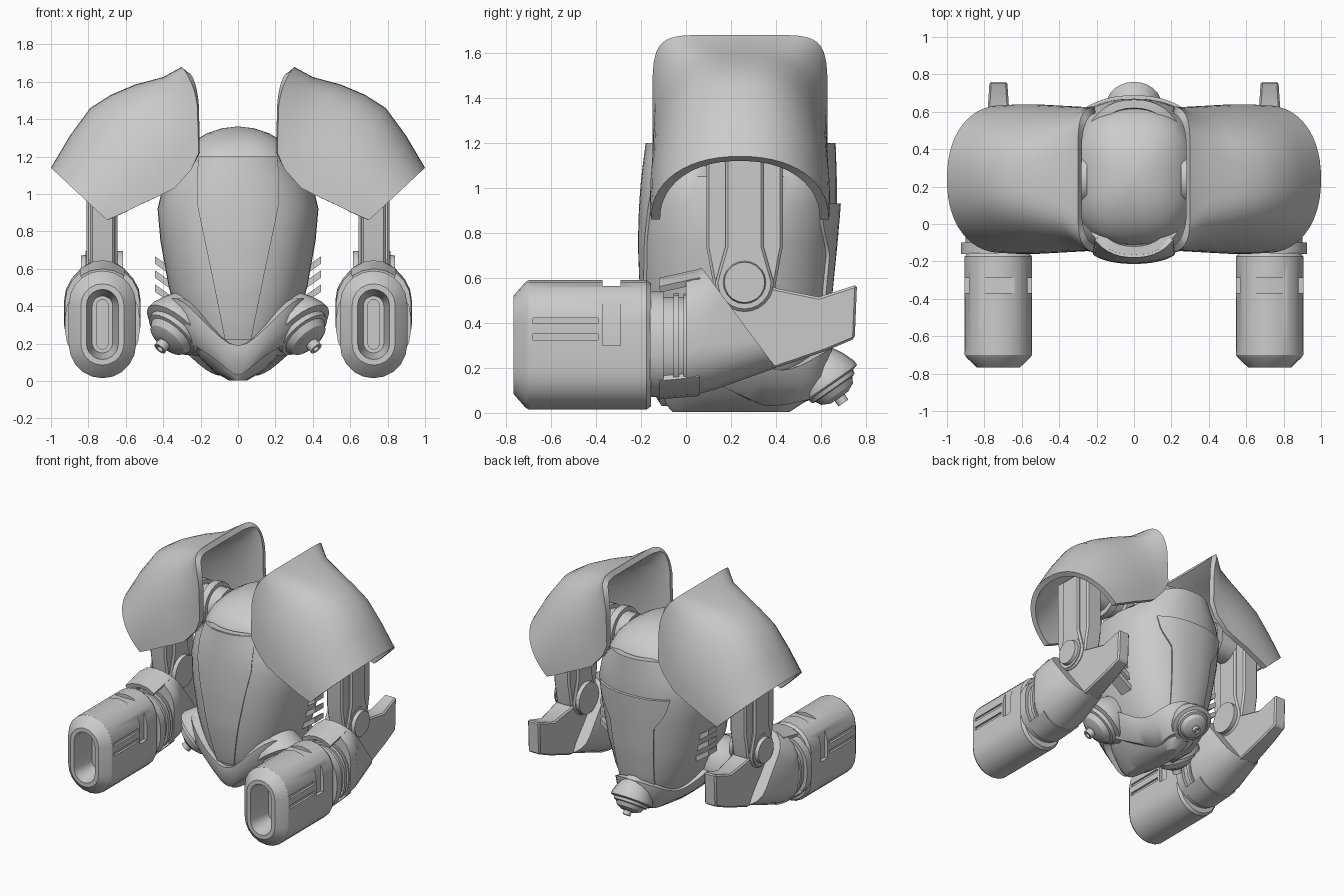
import bpy, bmesh, math
from mathutils import Vector

if "Cube" in bpy.data.objects:
    bpy.data.objects.remove(bpy.data.objects["Cube"])

grey = bpy.data.materials.new("armour_grey")
grey.diffuse_color = (0.6, 0.6, 0.6, 1)
grey.use_nodes = True
grey.node_tree.nodes["Principled BSDF"].inputs["Base Color"].default_value = grey.diffuse_color
CX = 0.725  # arm centre line


def finish(name, bm, mirror=False, thick=0, bevel=0, cutters=(), angle=32):
    bmesh.ops.recalc_face_normals(bm, faces=bm.faces)
    me = bpy.data.meshes.new(name)
    bm.to_mesh(me)
    bm.free()
    me.materials.append(grey)
    ob = bpy.data.objects.new(name, me)
    bpy.context.collection.objects.link(ob)
    for c in cutters:
        m = ob.modifiers.new("cut", 'BOOLEAN')
        m.operation, m.object, m.solver = 'DIFFERENCE', c, 'EXACT'
    if thick:
        m = ob.modifiers.new("shell", 'SOLIDIFY')
        m.thickness, m.offset = thick, -1
    if bevel:
        m = ob.modifiers.new("bevel", 'BEVEL')
        m.width, m.segments = bevel, 1
    if mirror:
        m = ob.modifiers.new("mirror", 'MIRROR')
        m.use_mirror_merge = False
    bpy.ops.object.select_all(action='DESELECT')
    ob.select_set(True)
    bpy.context.view_layer.objects.active = ob
    for m in list(ob.modifiers):
        bpy.ops.object.modifier_apply(modifier=m.name)
    bpy.ops.object.shade_smooth_by_angle(angle=math.radians(angle))
    return ob


def loft(rings, closed=True, caps=True):
    bm = bmesh.new()
    vs = [[bm.verts.new(p) for p in r] for r in rings]
    n = len(rings[0])
    for a, b in zip(vs, vs[1:]):
        for i in range(n if closed else n - 1):
            j = (i + 1) % n
            bm.faces.new((a[i], a[j], b[j], b[i]))
    if caps:
        bm.faces.new(vs[0])
        bm.faces.new(vs[-1])
    return bm


def prism(pts, x0, x1):
    """Extrude a (y, z) outline along x."""
    return loft([[(x, y, z) for y, z in pts] for x in (x0, x1)])


def box(x0, x1, y0, y1, z0, z1):
    return prism([(y0, z0), (y1, z0), (y1, z1), (y0, z1)], x0, x1)


def stadium(hw, bottom, top, k=10):
    """Long rounded ring around the arm line between two (y, z) points."""
    b, t = Vector(bottom), Vector(top)
    mid, d = (b + t) / 2, (t - b).normalized()
    straight = max((t - b).length / 2 - hw, 0.001)
    ring = []
    for side in (1, -1):
        for i in range(k + 1):
            a = math.pi * i / k
            p = mid + d * side * (straight + hw * math.sin(a))
            ring.append((CX + side * hw * math.cos(a), p.x, p.y))
    return ring


def lathe(profile, centre, axis, n=24):
    q = Vector(axis).to_track_quat('Z', 'Y')
    rings = [[Vector(centre) + q @ Vector((r * math.cos(2 * math.pi * i / n),
              r * math.sin(2 * math.pi * i / n), t)) for i in range(n)] for t, r in profile]
    return loft(rings)


def interp(table, z):
    for a, b in zip(table, table[1:]):
        if z <= b[0]:
            f = max(0, (z - a[0]) / (b[0] - a[0]))
            return [u + (v - u) * f for u, v in zip(a, b)]
    return table[-1]


# torso: height, half width, front y, back y
TORSO = [(.004, .05, -.06, .46), (.05, .13, -.1, .53), (.15, .23, -.12, .56), (.3, .31, -.16, .6),
         (.5, .37, -.19, .63), (.75, .415, -.2, .655), (.92, .43, -.195, .67),
         (1.05, .40, -.185, .67), (1.2, .30, -.165, .665)]


def spow(v, e):
    return math.copysign(abs(v) ** e, v)


def skin(z, a, off=0):
    _, hx, y0, y1 = interp(TORSO, z)
    return ((hx + off) * spow(math.cos(a), .87),
            (y0 + y1) / 2 + ((y1 - y0) / 2 + off) * spow(math.sin(a), .87), z)


N = 48
turn = [2 * math.pi * i / N for i in range(N)]
rings = [[skin(t[0], a) for a in turn] for t in TORSO]
rings += [[skin(1.2, a, -.045) for a in turn], [(x, y, 1.1) for x, y, _ in [skin(1.2, a, -.06) for a in turn]]]
# collar dips at the sides for the shoulder axles
for r in rings[-3:]:
    r[:] = [(x, y, z - .1 * math.cos(a) ** 4) for (x, y, z), a in zip(r, turn)]
finish("torso", loft(rings))

# head dome sunk into the collar
dome = [[(.33 * math.cos(e) * spow(math.cos(a), .75), .255 + .375 * math.cos(e) * spow(math.sin(a), .75),
          1.1 + .26 * math.sin(e)) for a in turn] for e in [math.radians(d) for d in (-15, 0, 15, 30, 45, 60, 75, 88)]]
finish("head_dome", loft(dome))


def plate(name, widths, front, off=.014):
    """Raised panel following the torso; widths are (height, half width)."""
    rows = []
    for k in range(17):
        z = widths[0][0] + (widths[-1][0] - widths[0][0]) * k / 16
        w = interp(widths, z)[1]
        row = []
        for i in range(13):
            x = w * (i / 6 - 1)
            _, hx, y0, y1 = interp(TORSO, z)
            u = (1 - min(abs(x) / hx, 1) ** 2.3) ** (1 / 2.3)
            y = (y0 + y1) / 2 + (-1 if front else 1) * ((y1 - y0) / 2 * u + off)
            row.append((x, y, z))
        rows.append(row)
    finish(name, loft(rows, closed=False, caps=False), thick=.03)


plate("chest_plate", [(.22, .07), (.57, .14), (.95, .22), (1.1, .22), (1.2, .21)], True)
plate("back_plate", [(.2, .14), (.7, .18), (.82, .26), (.93, .29)], False, .018)

# hip belt: rises towards the three pods, dips in between
belt = []
for f, off in ((0, .0), (0, .025), (.5, .045), (1, .025), (1, .0)):
    ring = []
    for a in turn:
        w = (1 + math.sin(a)) / 2
        lobe = .5 + .5 * math.cos(3 * (a - math.pi / 2))
        top = .19 + (.3 - .2 * w) * lobe
        low = .03 + (.2 - .16 * w) * lobe
        ring.append(skin(low + (top - low) * f, a, off + .03 * lobe * (off > .01)))
    belt.append(ring)
finish("hip_belt", loft(belt, caps=False), angle=40)

# three thruster pods
POD = [(-.22, .1), (-.1, .165), (-.03, .19), (0, .19), (.01, .155), (.035, .15), (.04, .13),
       (.075, .11), (.1, .06), (.1, .035), (.14, .035), (.14, .02), (.125, .015)]
finish("front_pod", lathe(POD, (.335, .04, .27), (.6, -.4, -.7)), mirror=True)
finish("back_pod", lathe([(t * .75, r * .77) for t, r in POD], (0, .64, .13), (0, .57, -.82)))

# side vents
for k in range(3):
    z = .46 + k * .075
    slat = prism([(.27, z), (.37, z), (.37, z + .04), (.27, z + .04)], .34, .445)
    for v in slat.verts:
        v.co.z += (v.co.x - .42) * .7
    finish("vent_slat", slat, mirror=True)

# shoulder shells: top x, top z, lower x, lower z, half depth, roundness
PAD = [(.30, 1.68, .21, 1.22, .39, 7), (.40, 1.625, .25, 1.13, .385, 4), (.55, 1.585, .34, 1.03, .39, 3),
       (.68, 1.53, .43, .985, .395, 2.6), (.79, 1.46, .52, .945, .40, 2.4),
       (.90, 1.31, .61, .90, .40, 2.3), (1.0, 1.14, .70, .86, .395, 2.2)]
rows = []
for k, (tx, tz, bx, bz, hw, n) in enumerate(PAD):
    row = []
    for i in range(29):
        a = math.pi * i / 28
        h, w = math.sin(a) ** (2 / n) if 0 < i < 28 else 0, spow(math.cos(a), 2 / n)
        g = h ** (1 + 3 * (1 - k / 6) ** 1.3)
        row.append((bx + (tx - bx) * g, .24 - hw * w, bz + (tz - bz) * h))
    rows.append(row)
finish("shoulder_shell", loft(rows, closed=False, caps=False), mirror=True, thick=.04, angle=35)

# shoulder axle with collar rings
AXLE = [(0, .13), (.08, .13), (.08, .16), (.13, .16), (.13, .12), (.2, .12), (.2, .15), (.25, .15), (.25, .11), (.46, .11)]
finish("shoulder_axle", lathe(AXLE, (.25, .24, 1.16), (1, 0, 0)), mirror=True)


# upper arm: rounded strip with raised centre panel and elbow discs
def strip(w, top, r):
    arc = [(.26 + r * math.cos(a), .58 + r * math.sin(a)) for a in
           [math.pi + math.pi * i / 12 for i in range(13)]]
    return [(.26 - w, top), (.26 - w, .74)] + arc + [(.26 + w, .74), (.26 + w, top)]


finish("upper_arm", prism(strip(.17, 1.22, .14), .66, .79), mirror=True, bevel=.012)
finish("upper_arm_panel", prism(strip(.085, 1.2, .13), .645, .81), mirror=True, bevel=.012)
finish("elbow_disc", lathe([(0, .115), (.2, .115), (.2, .095), (.225, .09)], (.615, .26, .58), (1, 0, 0), 20), mirror=True)

# forearm: slanted sleeve, curved lips and rear fin
finish("forearm_sleeve", loft([stadium(.17, (.0, .11), (.0, .58)), stadium(.2, (.0, .07), (.0, .62)),
                               stadium(.205, (.12, .1), (.03, .63)), stadium(.15, (.4, .2), (.07, .645))]), mirror=True)
FIN = [(.08, .56), (.3, .58), (.42, .55), (.59, .515), (.76, .57), (.75, .33), (.62, .275), (.4, .2), (.15, .25)]
fin = prism(FIN, .655, .795)
for v in fin.verts:
    v.co.x = CX + (v.co.x - CX) * (1 - max(0, v.co.y - .42) * .95)
finish("rear_fin", fin, mirror=True, bevel=.01)
lip_rings = [stadium(.2, (-.12, .06), (-.12, .6)), stadium(.205, (.06, .075), (.06, .64))]
finish("upper_lip", loft([r[3:8] for r in lip_rings], closed=False, caps=False), mirror=True, thick=.03)
finish("lower_lip", loft([r[13:20] for r in lip_rings], closed=False, caps=False), mirror=True, thick=.03)

# wrist with ring grooves
wrist = []
for y, hw in [(-.2, .16), (-.16, .16), (-.16, .2), (-.1, .2), (-.1, .175), (-.055, .175), (-.055, .19),
              (-.03, .19), (-.03, .175), (-.01, .175), (-.01, .19), (.03, .19)]:
    wrist.append(stadium(hw, (y, .3 - hw - .03), (y, .34 + hw)))
finish("wrist", loft(wrist), mirror=True)

# cannon cutters: side slits and the cut band
cuts = [box(.5, .57, -.37, -.29, .3, .7), box(.88, .95, -.37, -.29, .3, .7), box(.5, .95, -.37, -.29, .565, .7)]
for z in (.325, .397):
    cuts += [box(.5, .56, -.68, -.39, z, z + .025), box(.89, .95, -.68, -.39, z, z + .025)]
cutters = []
for c in cuts:
    o = finish("cannon_cutter", c)
    o.hide_render = True
    o.hide_set(True)
    cutters.append(o)

# cannon: long rounded barrel with stepped hollow muzzle
barrel = []
for y, hw, m in [(-.155, .15, .055), (-.155, .165, .03), (-.175, .18, .015), (-.7, .18, .015), (-.715, .17, .025),
                 (-.767, .115, .085), (-.767, .085, .115), (-.6, .055, .15), (-.6, .03, .17), (-.5, .03, .17)]:
    barrel.append(stadium(hw, (y, m), (y, .605 - m)))
finish("cannon", loft(barrel), mirror=True, cutters=cutters)
for o in cutters:
    bpy.data.objects.remove(o)
